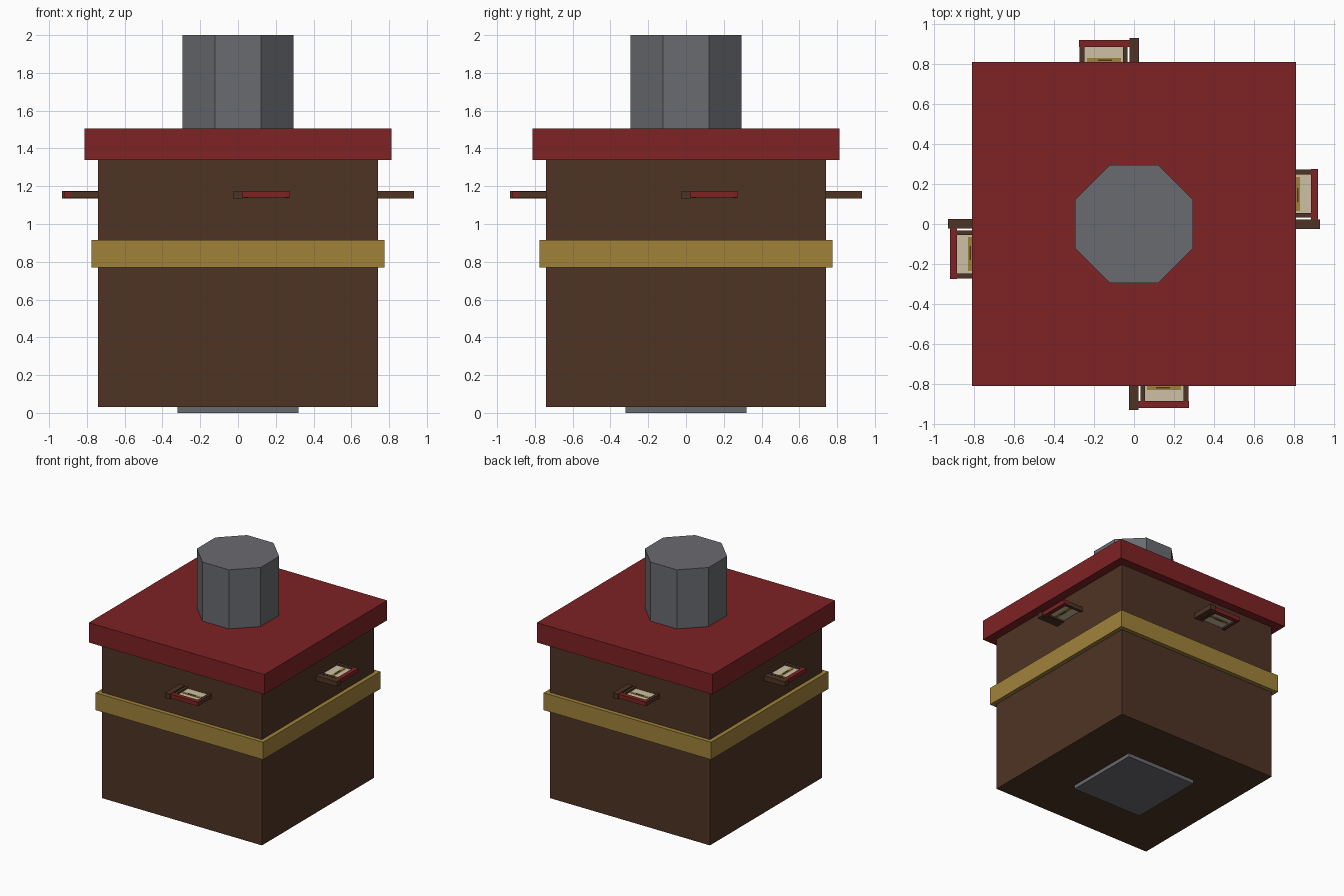
import bpy
import math
from mathutils import Matrix

cube = bpy.data.objects.get("Cube")
if cube:
    bpy.data.objects.remove(cube, do_unlink=True)


def material(name, rgb):
    """Flat material from 0-255 display values."""
    linear = [((c / 255 + 0.055) / 1.055) ** 2.4 for c in rgb] + [1]
    mat = bpy.data.materials.new(name)
    mat.use_nodes = True
    mat.diffuse_color = linear
    mat.node_tree.nodes["Principled BSDF"].inputs["Base Color"].default_value = linear
    return mat


brown = material("dark_brown", (78, 52, 36))
red = material("deep_red", (126, 34, 36))
gold = material("old_gold", (160, 130, 58))
grey = material("stone_grey", (106, 107, 112))
cream = material("cream", (205, 193, 165))


def box(name, mat, x, y, z, turn=0):
    """Box from (min, max) ranges, turned about the vertical axis."""
    bpy.ops.mesh.primitive_cube_add(size=1)
    obj = bpy.context.object
    obj.name = name
    spans = (x, y, z)
    centre = Matrix.Translation([(a + b) / 2 for a, b in spans])
    scale = Matrix.Diagonal([b - a for a, b in spans] + [1])
    obj.data.transform(Matrix.Rotation(turn, 4, "Z") @ centre @ scale)
    obj.data.materials.append(mat)
    return obj


def slab(name, mat, half, low, high):
    return box(name, mat, (-half, half), (-half, half), (low, high))


# Main tower block
slab("base_plate", grey, 0.32, 0, 0.04)
slab("body", brown, 0.74, 0.03, 1.4)
slab("belt", gold, 0.775, 0.77, 0.915)
slab("roof_slab", red, 0.812, 1.34, 1.506)

# Octagonal chimney with flat sides facing the walls
apothem = 0.295
bpy.ops.mesh.primitive_cylinder_add(
    vertices=8, radius=apothem / math.cos(math.pi / 8), depth=0.5,
    location=(0, 0, 1.75))
chimney = bpy.context.object
chimney.name = "chimney"
chimney.data.transform(Matrix.Rotation(math.pi / 8, 4, "Z"))
chimney.data.materials.append(grey)

# One flat framed bracket on each wall
wall = -0.7
for i, side in enumerate(("front", "left", "back", "right")):
    turn = i * math.pi / 2
    parts = (
        ("post", brown, (-0.024, 0.023), (-0.932, wall), (1.134, 1.176)),
        ("outer_rail", red, (0.023, 0.275), (-0.922, -0.887), (1.139, 1.173)),
        ("inner_bar", brown, (0.032, 0.055), (-0.887, wall), (1.137, 1.173)),
        ("end_bar", brown, (0.248, 0.273), (-0.887, wall), (1.137, 1.173)),
        ("panel", cream, (0.055, 0.248), (-0.887, wall), (1.150, 1.160)),
        ("gold_strip", gold, (0.065, 0.235), (-0.832, -0.808), (1.147, 1.163)),
        ("dark_dash", brown, (0.11, 0.18), (-0.824, -0.816), (1.145, 1.165)),
    )
    for name, mat, x, y, z in parts:
        box(f"{side}_{name}", mat, x, y, z, turn)
